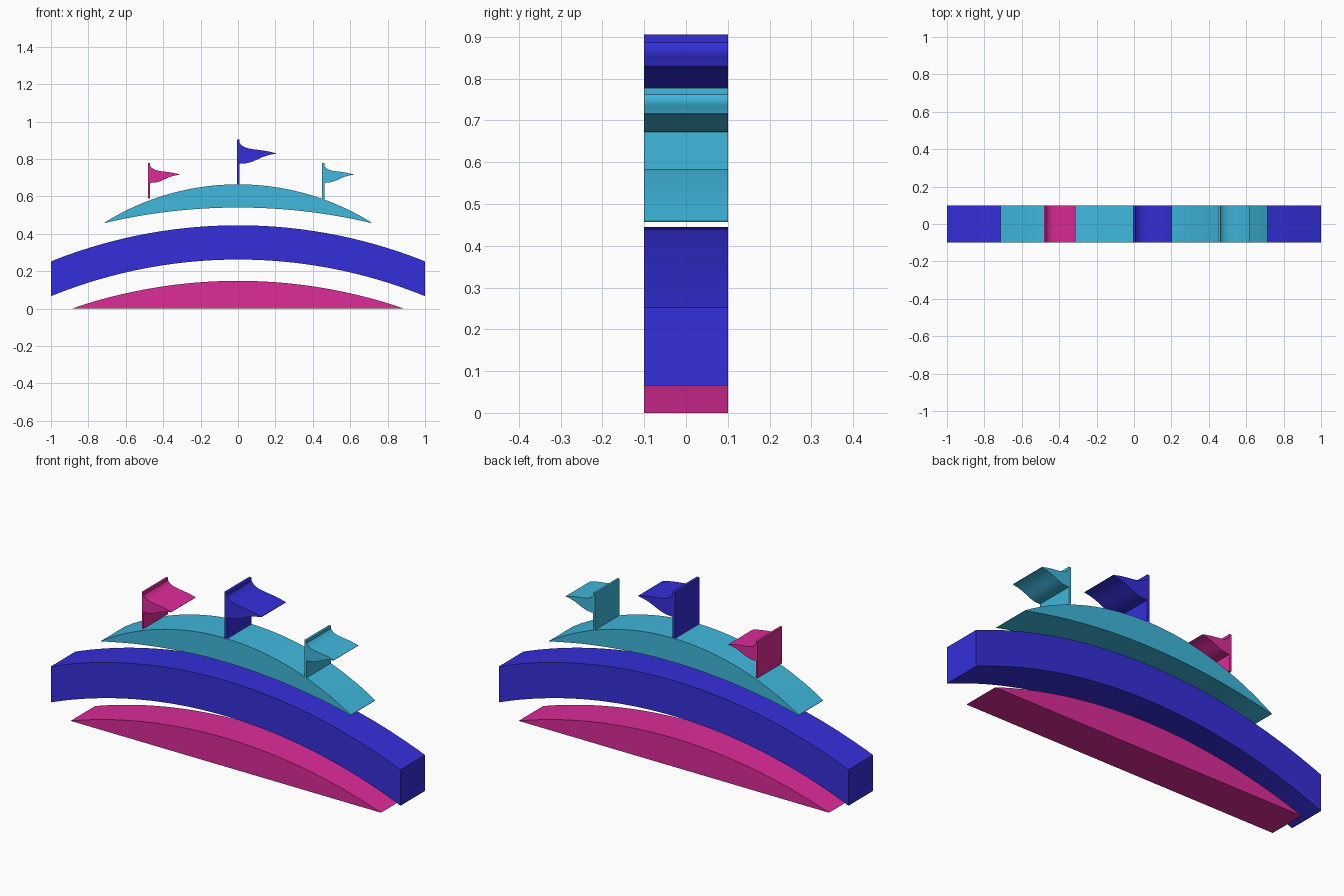
import bpy, bmesh, math
from mathutils import Vector
from mathutils.geometry import interpolate_bezier

if "Cube" in bpy.data.objects:
    bpy.data.objects.remove(bpy.data.objects["Cube"])

DEPTH = 0.1


def material(name, rgb):
    m = bpy.data.materials.new(name)
    m.diffuse_color = (*rgb, 1)
    m.use_nodes = True
    m.node_tree.nodes["Principled BSDF"].inputs["Base Color"].default_value = m.diffuse_color
    return m


BLUE = material("blue", (0.035, 0.028, 0.70))
CYAN = material("cyan", (0.05, 0.48, 0.72))
PINK = material("pink", (0.72, 0.025, 0.32))


def arc(half, z_end, z_mid, n=48):
    """Circular arc from -half to half, rising from z_end to z_mid."""
    sag = z_mid - z_end
    r = (half * half + sag * sag) / (2 * sag)
    a = math.asin(half / r)
    return [(r * math.sin(t), z_mid - r + r * math.cos(t))
            for t in (-a + 2 * a * i / n for i in range(n + 1))]


def bezier(a, b, c, d, n=12):
    pts = interpolate_bezier(*[Vector((*p, 0)) for p in (a, b, c, d)], n)
    return [(p.x, p.y) for p in pts]


def extrude(name, profile, mat):
    """Extrude an x-z outline through the full depth."""
    bm = bmesh.new()
    face = bm.faces.new([bm.verts.new((x, -DEPTH, z)) for x, z in profile])
    res = bmesh.ops.extrude_face_region(bm, geom=[face])
    verts = [v for v in res["geom"] if isinstance(v, bmesh.types.BMVert)]
    bmesh.ops.translate(bm, verts=verts, vec=(0, 2 * DEPTH, 0))
    bmesh.ops.recalc_face_normals(bm, faces=bm.faces)
    mesh = bpy.data.meshes.new(name)
    bm.to_mesh(mesh)
    bm.free()
    mesh.materials.append(mat)
    ob = bpy.data.objects.new(name, mesh)
    bpy.context.collection.objects.link(ob)
    bpy.ops.object.select_all(action='DESELECT')
    ob.select_set(True)
    bpy.context.view_layer.objects.active = ob
    bpy.ops.object.shade_smooth_by_angle(angle=math.radians(30))
    return ob


# Stacked arched bands
extrude("lower_segment", arc(0.888, 0.0, 0.148), PINK)
extrude("middle_band", arc(1.0, 0.252, 0.445) + arc(1.0, 0.066, 0.262)[::-1], BLUE)
extrude("upper_crescent", arc(0.715, 0.459, 0.664) + arc(0.715, 0.457, 0.54)[::-1], CYAN)


# Pennants on poles: outline is relative to the pole top
def pennant(name, x, top, bottom, s, mat):
    w = 0.007 * s
    extrude(name + "_pole", [(x - w, bottom), (x + w, bottom), (x + w, top), (x - w, top)], mat)
    upper = bezier((0.006, -0.017), (0.035, -0.065), (0.10, -0.045), (0.203, -0.075))
    lower = bezier((0.203, -0.077), (0.10, -0.09), (0.10, -0.13), (0.006, -0.131))
    extrude(name + "_flag", [(x + s * px, top + s * pz) for px, pz in upper + lower], mat)


pennant("centre", 0.001, 0.905, 0.656, 1.0, BLUE)
pennant("left", -0.475, 0.777, 0.588, 0.8, PINK)
pennant("right", 0.456, 0.777, 0.578, 0.8, CYAN)
